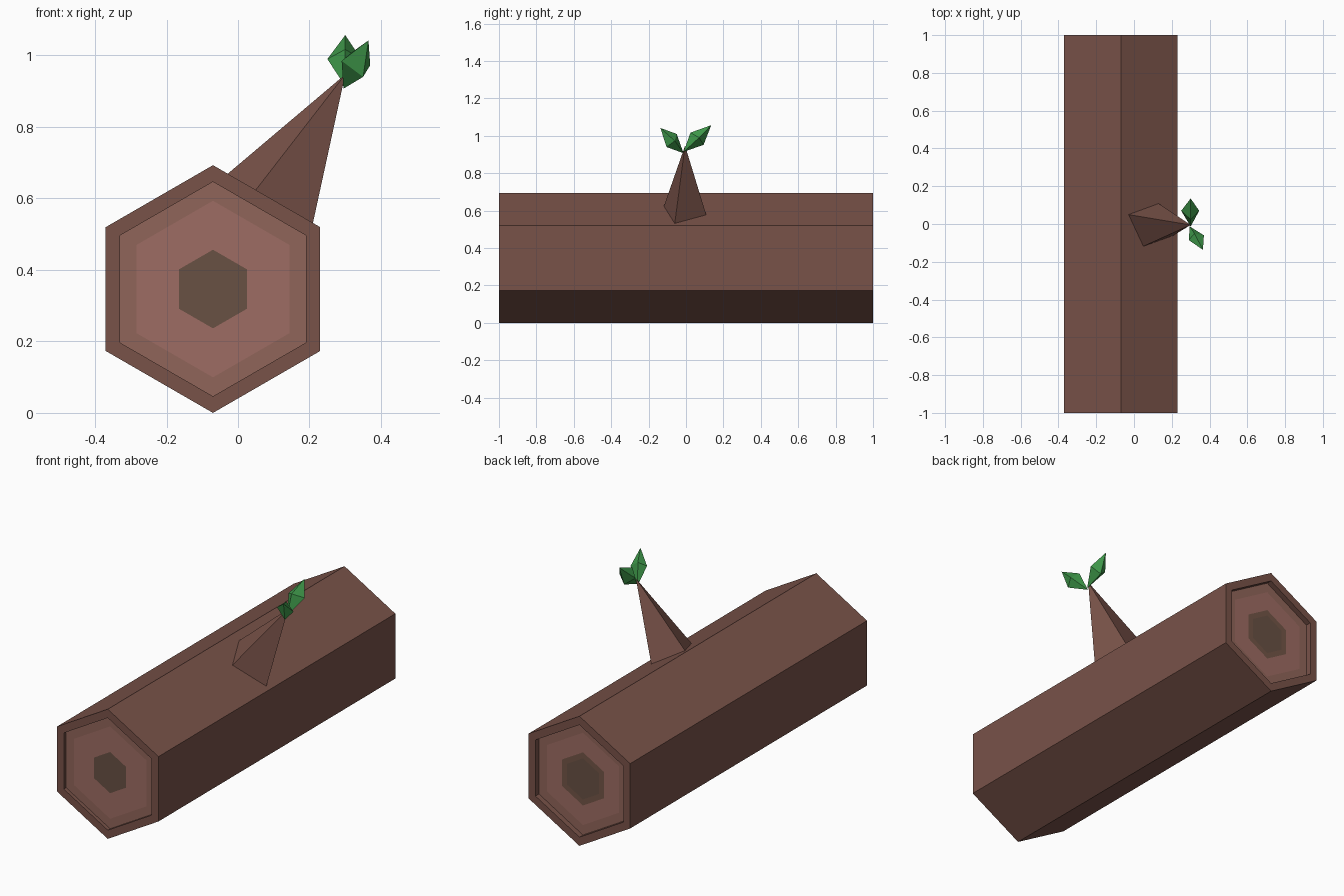
import bpy, bmesh
from math import sin, cos, pi
from mathutils import Vector

if "Cube" in bpy.data.objects:
    bpy.data.objects.remove(bpy.data.objects["Cube"])

CX, CZ, R = -0.07, 0.3465, 0.3465


def material(name, rgb):
    m = bpy.data.materials.new(name)
    m.diffuse_color = (*rgb, 1)
    m.use_nodes = True
    m.node_tree.nodes["Principled BSDF"].inputs["Base Color"].default_value = m.diffuse_color
    return m


bark = material("bark", (0.19, 0.085, 0.066))
sapwood = material("sapwood", (0.28, 0.13, 0.10))
heartwood = material("heartwood", (0.34, 0.15, 0.125))
core_edge = material("core_edge", (0.17, 0.09, 0.062))
core = material("core", (0.14, 0.082, 0.056))
leaf_green = material("leaf_green", (0.05, 0.32, 0.07))


def finish(bm, name, mats):
    bmesh.ops.recalc_face_normals(bm, faces=bm.faces)
    me = bpy.data.meshes.new(name)
    bm.to_mesh(me)
    bm.free()
    for m in mats:
        me.materials.append(m)
    ob = bpy.data.objects.new(name, me)
    bpy.context.collection.objects.link(ob)
    return ob


def ring(bm, r, y):
    return [bm.verts.new((CX + r * sin(i * pi / 3), y, CZ + r * cos(i * pi / 3)))
            for i in range(6)]


def solid(name, points, faces, mat):
    bm = bmesh.new()
    vs = [bm.verts.new(p) for p in points]
    for f in faces:
        bm.faces.new([vs[i] for i in f])
    return finish(bm, name, [mat])


# Hexagonal log: one chain of rings from front core to back core.
# Each entry: radius, y, material of the band leading to the next ring
profile = [(0.11, -0.98, 2), (0.247, -0.98, 1), (0.30, -0.98, 0),
           (0.30, -1, 0), (R, -1, 0), (R, 1, 0), (0.30, 1, 0),
           (0.30, 0.97, 1), (0.247, 0.97, 2), (0.142, 0.97, 3), (0.11, 0.97, 4)]
bm = bmesh.new()
rings = [ring(bm, r, y) for r, y, _ in profile]
for a, b, (_, _, mat) in zip(rings, rings[1:], profile):
    for i in range(6):
        j = (i + 1) % 6
        bm.faces.new((a[i], a[j], b[j], b[i])).material_index = mat
for cap in (rings[0], rings[-1]):
    bm.faces.new(cap).material_index = 4
finish(bm, "log", [bark, sapwood, heartwood, core_edge, core])

# Four-sided branch stub, its base sunk slightly into the log
tip = Vector((0.30, -0.005, 0.947))
foot = [(-0.03, 0.05, 0.668), (0.05, -0.118, 0.624),
        (0.21, -0.06, 0.533), (0.13, 0.108, 0.578)]
base = [tip + (Vector(p) - tip) * 1.08 for p in foot]
solid("branch", base + [tip],
      [(0, 1, 2, 3)] + [(i, (i + 1) % 4, 4) for i in range(4)], bark)

# Two leaves: stretched octahedra given as stem, tip and four middle points
leaves = {
    "back_leaf": [(0.30, -0.013, 0.914), (0.30, 0.135, 1.057),
                  (0.25, 0.07, 0.99), (0.30, 0.024, 1.017),
                  (0.345, 0.07, 0.99), (0.30, 0.094, 0.952)],
    "front_leaf": [(0.295, -0.013, 0.907), (0.365, -0.137, 1.042),
                   (0.29, -0.085, 0.985), (0.32, -0.05, 1.01),
                   (0.37, -0.06, 0.973), (0.35, -0.104, 0.94)],
}
octa = [(end, 2 + i, 2 + (i + 1) % 4) for end in (0, 1) for i in range(4)]
for name, pts in leaves.items():
    solid(name, pts, octa, leaf_green)
